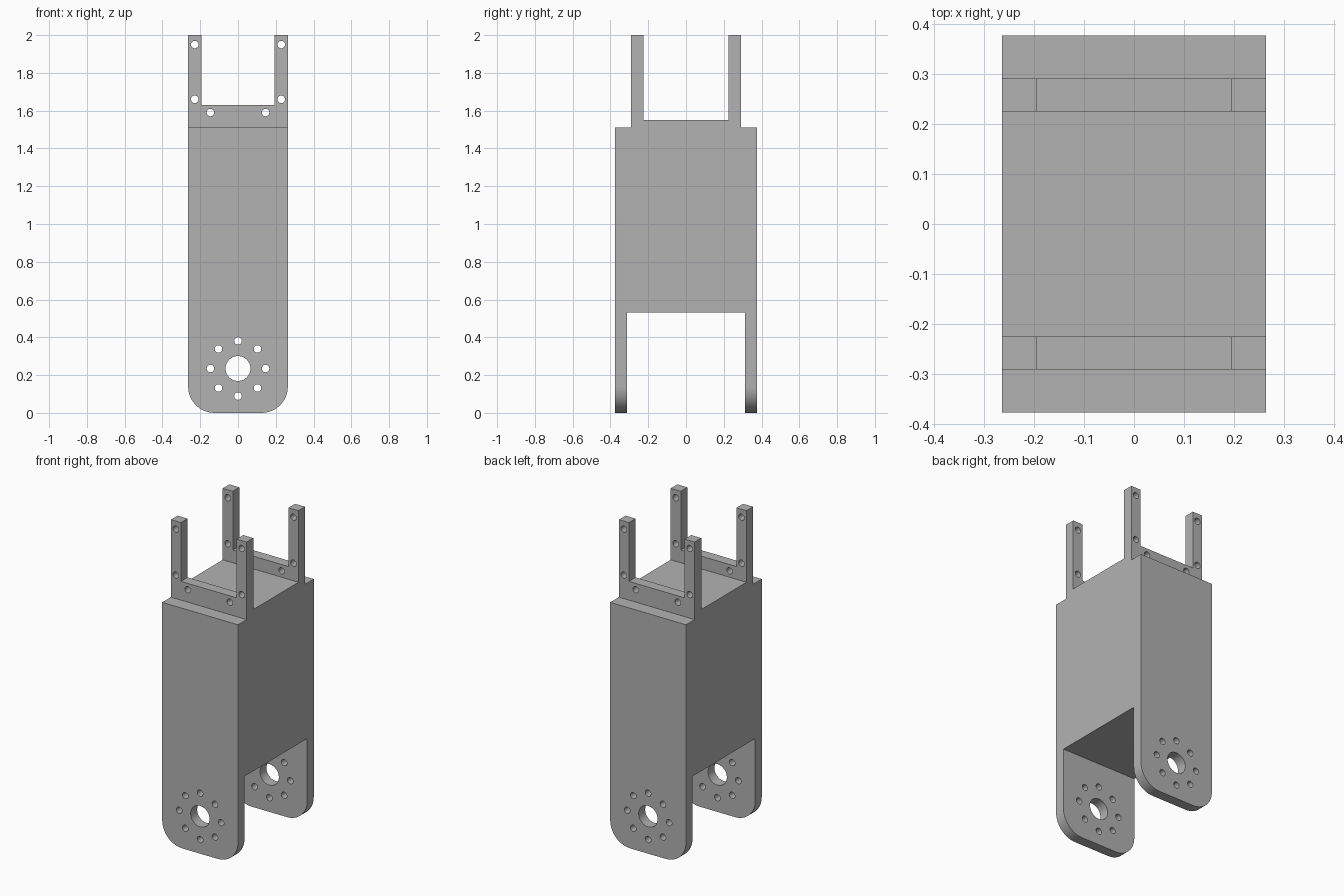
import bpy, bmesh
from math import sin, cos, pi, radians
from mathutils import Vector

cube = bpy.data.objects.get("Cube")
if cube:
    bpy.data.objects.remove(cube, do_unlink=True)

W, D = 0.264, 0.377            # half width and half depth
PIVOT_Z = 0.235                # centre of the pivot holes

grey = bpy.data.materials.new("plain grey")
grey.use_nodes = True
colour = (0.448, 0.448, 0.448, 1)
grey.diffuse_color = colour
grey.node_tree.nodes["Principled BSDF"].inputs["Base Color"].default_value = colour


def add_prism(bm, points, direction):
    """Extrude a closed outline along a direction, centred on the origin."""
    d = Vector(direction)
    face = bm.faces.new([bm.verts.new(Vector(p) - d / 2) for p in points])
    new = bmesh.ops.extrude_face_region(bm, geom=[face])["geom"]
    bmesh.ops.translate(bm, vec=d, verts=[g for g in new if isinstance(g, bmesh.types.BMVert)])


def make_object(name, bm):
    bmesh.ops.recalc_face_normals(bm, faces=bm.faces)
    mesh = bpy.data.meshes.new(name)
    bm.to_mesh(mesh)
    bm.free()
    mesh.materials.append(grey)
    obj = bpy.data.objects.new(name, mesh)
    bpy.context.collection.objects.link(obj)
    return obj


def arc(cx, cz, r, start, end, steps):
    angles = [radians(start + (end - start) * i / steps) for i in range(steps + 1)]
    return [(cx + r * cos(a), cz + r * sin(a)) for a in angles]


def mirrored(half):
    """Complete a half outline by mirroring its first coordinate."""
    return half + [(-a, b) for a, b in reversed(half)]


def apply_boolean(obj, cutter, operation):
    mod = obj.modifiers.new(operation.title(), 'BOOLEAN')
    mod.operation, mod.solver, mod.object = operation, 'EXACT', cutter
    bpy.ops.object.select_all(action='DESELECT')
    bpy.context.view_layer.objects.active = obj
    obj.select_set(True)
    bpy.ops.object.modifier_apply(modifier=mod.name)
    bpy.data.objects.remove(cutter, do_unlink=True)


# Side profile: fork cheeks below, solid body, step and bracket posts above
bm = bmesh.new()
side = mirrored([(0.312, 0.532), (0.312, -0.1), (D, -0.1), (D, 1.512),
                 (0.291, 1.512), (0.291, 2.0), (0.225, 2.0), (0.225, 1.55)])
# Reverse halves meet at the body underside and the platform top
add_prism(bm, [(0, y, z) for y, z in side], (0.8, 0, 0))
body = make_object("fork_body_with_brackets", bm)

# Front profile: rounded lower corners and the notch between the posts
R = 0.14
bm = bmesh.new()
front = mirrored(arc(W - R, R, R, -90, 0, 12) + [(W, 2.1), (0.194, 2.1), (0.194, 1.63)])
add_prism(bm, [(x, 0, z) for x, z in front], (0, 1, 0))
apply_boolean(body, make_object("front_profile", bm), 'INTERSECT')

# Pivot bore, bolt circle and bracket screw holes, all through front to back
holes = [(0, PIVOT_Z, 0.066, 40)]
holes += [(0.146 * sin(i * pi / 4), PIVOT_Z + 0.146 * cos(i * pi / 4), 0.02, 20) for i in range(8)]
for s in (-1, 1):
    holes += [(s * x, z, 0.02, 20) for x, z in ((0.229, 1.95), (0.229, 1.66), (0.146, 1.59))]
bm = bmesh.new()
for x, z, r, n in holes:
    add_prism(bm, [(px, 0, pz) for px, pz in arc(x, z, r, 0, 360, n)[:-1]], (0, 1, 0))
apply_boolean(body, make_object("hole_cutter", bm), 'DIFFERENCE')

bpy.ops.object.shade_smooth_by_angle(angle=radians(30))
